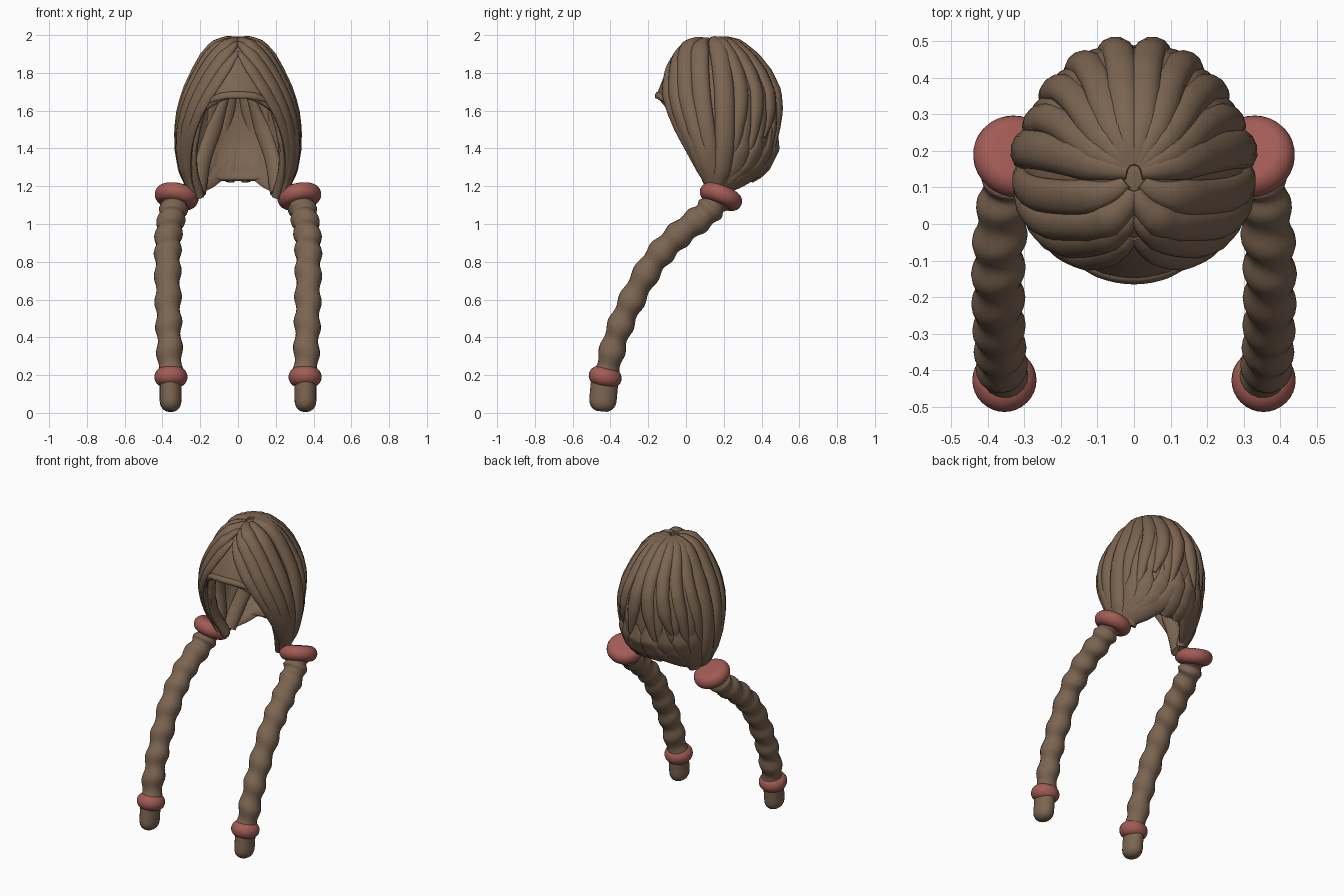
import bpy, bmesh, math
from mathutils import Vector

cube = bpy.data.objects.get("Cube")
if cube:
    bpy.data.objects.remove(cube)


def material(name, rgb):
    m = bpy.data.materials.new(name)
    m.use_nodes = True
    m.diffuse_color = (*rgb, 1)
    m.node_tree.nodes["Principled BSDF"].inputs["Base Color"].default_value = (*rgb, 1)
    return m


BROWN = material("hair_brown", (0.2, 0.13, 0.083))
RED = material("band_red", (0.36, 0.105, 0.09))


def finish(bm, name, mat, mirror=True, angle=50):
    bmesh.ops.recalc_face_normals(bm, faces=bm.faces)
    me = bpy.data.meshes.new(name)
    bm.to_mesh(me)
    bm.free()
    ob = bpy.data.objects.new(name, me)
    bpy.context.collection.objects.link(ob)
    me.materials.append(mat)
    if mirror:
        ob.modifiers.new("mirror", "MIRROR").use_mirror_merge = False
    bpy.ops.object.select_all(action="DESELECT")
    ob.select_set(True)
    bpy.context.view_layer.objects.active = ob
    bpy.ops.object.shade_smooth_by_angle(angle=math.radians(angle))
    return ob


def spline(keys, n):
    """Smooth path of n + 1 points through the keys."""
    k = [Vector(p) for p in keys]
    k = [2 * k[0] - k[1]] + k + [2 * k[-1] - k[-2]]
    out = []
    for i in range(n + 1):
        u = i / n * (len(k) - 3)
        j = min(int(u), len(k) - 4)
        t = u - j
        a, b, c, d = k[j:j + 4]
        out.append(0.5 * (2 * b + (c - a) * t + (2 * a - 5 * b + 4 * c - d) * t * t
                          + (3 * b - a - 3 * c + d) * t ** 3))
    return out


# Head form: rows of height, half width, front depth and back depth
ROWS = [(1.98, 0, 0, 0), (1.971, .06, .08, .07), (1.942, .115, .15, .14),
        (1.88, .17, .205, .22), (1.8, .215, .25, .285), (1.7, .262, .29, .335),
        (1.6, .292, .3, .345), (1.5, .304, .29, .345), (1.4, .302, .25, .335),
        (1.3, .284, .19, .285), (1.22, .258, .12, .2), (1.14, .235, .06, .1)]
MID_Y = 0.14


def surf(deg, s):
    """Point on the head form; deg 0 is front, 90 the left side, 180 the back."""
    s = max(0, min(s, len(ROWS) - 1.001))
    i = int(s)
    z, w, f, b = (p + (q - p) * (s - i) for p, q in zip(ROWS[i], ROWS[i + 1]))
    a = math.radians(deg)
    c = math.cos(a)
    return Vector((w * math.sin(a), MID_Y - c * (f if c > 0 else b), z))


def sweep(bm, pts, size, sides=12, up=None):
    """Closed tube; size(t, angle) gives the (across, outward) half sizes."""
    rings = []
    for i, p in enumerate(pts):
        t = (pts[min(i + 1, len(pts) - 1)] - pts[max(i - 1, 0)]).normalized()
        out = up or (p - Vector((0, MID_Y, 1.55)))
        side = t.cross(out).normalized()
        nor = side.cross(t)
        ring = []
        for k in range(sides):
            a = math.tau * k / sides
            w, h = size(i / (len(pts) - 1), a)
            ring.append(bm.verts.new(p + side * w * math.cos(a) + nor * h * math.sin(a)))
        rings.append(ring)
    for r, q in zip(rings, rings[1:]):
        for k in range(sides):
            m = (k + 1) % sides
            bm.faces.new((r[k], r[m], q[m], q[k]))
    bm.faces.new(rings[0])
    bm.faces.new(rings[-1])


def lock(bm, keys, width, height, root=.4, tip=.25):
    """Tapered lock lying on the head form, through (degrees, row) keys."""
    pts = [surf(v.x, v.y) for v in spline([(a, s, 0) for a, s in keys], 26)]

    def size(t, a):
        k = min(1, root + 2.6 * t, tip + 3 * (1 - t))
        return width * k, height * k
    sweep(bm, pts, size)


# Cap with an open face
bm = bmesh.new()
COLS, STEPS = 72, 22
grid = []
for c in range(COLS):
    deg = 360 * c / COLS
    rim = 9.9 - 4.6 * max(0, math.cos(math.radians(deg))) ** 0.65
    grid.append([bm.verts.new(surf(deg, .15 + (rim - .15) * j / STEPS)) for j in range(STEPS + 1)])
for c in range(COLS):
    a, b = grid[c], grid[(c + 1) % COLS]
    for j in range(STEPS):
        bm.faces.new((a[j], b[j], b[j + 1], a[j + 1]))
bm.faces.new([col[0] for col in grid])
cap = finish(bm, "hair_cap", BROWN, mirror=False)
shell = cap.modifiers.new("thickness", "SOLIDIFY")
shell.thickness = 0.02

# Back locks fanning out from the crown
bm = bmesh.new()
for i, deg in enumerate((169, 150, 132, 115)):
    end = (8.2, 7.4, 8.6, 9.2)[i]
    lock(bm, [(deg, .3), (deg, 2), (deg + 2, 4), (deg, 6), (deg - 7, end)], .045, .036)
    lock(bm, [(deg - 9, 2), (deg - 9, 4), (deg - 10, 6.2), (deg - 13, end + .5)], .032, .018)
finish(bm, "back_locks", BROWN)

# Nape locks gathered toward each braid
bm = bmesh.new()
for deg, top in ((172, 7), (155, 6.4), (138, 7), (122, 6.5)):
    lock(bm, [(deg, top), (deg - 3, 8.2), (deg * .75 + 25, 9.4), (100 + deg * .05, 10.8)],
         .055, .022, root=.1, tip=.4)
lock(bm, [(174, 7), (173, 8), (172, 9), (170, 9.9)], .055, .024, root=.1, tip=.5)
finish(bm, "nape_locks", BROWN)

# Side locks running from the crown to each braid
bm = bmesh.new()
lock(bm, [(100, .3), (102, 2), (101, 4), (101, 7), (100, 9), (97, 10.9)], .055, .04, tip=.5)
lock(bm, [(50, .5), (66, 2.2), (76, 4.4), (83, 7), (88, 9), (95, 10.9)], .05, .032, tip=.5)
finish(bm, "side_locks", BROWN)

# Front locks swept from the centre parting
bm = bmesh.new()
lock(bm, [(8, .6), (30, 1.8), (52, 3.6), (66, 6), (78, 8.4), (92, 10.9)], .048, .036, tip=.5)
lock(bm, [(5, 1.5), (24, 2.6), (42, 4.2), (56, 6.2), (73, 8.6), (90, 10.9)], .045, .03, tip=.5)
lock(bm, [(2, 2.5), (17, 3.5), (32, 4.8), (48, 6.3), (68, 8.6), (88, 10.9)], .036, .02, tip=.5)
finish(bm, "front_locks", BROWN)

# Fringe roll along the brow
bm = bmesh.new()
lock(bm, [(-40, 5.6), (-20, 5.25), (0, 5.17), (20, 5.25), (40, 5.6)], .02, .012)
finish(bm, "fringe_edge", BROWN, mirror=False)

# Inner locks at the face edge and along the inside of the back
bm = bmesh.new()
for path in ([(.185, .0, 1.62), (.235, .05, 1.46), (.245, .1, 1.3), (.21, .17, 1.15)],
             [(.05, .34, 1.72), (.12, .35, 1.52), (.18, .3, 1.35), (.21, .2, 1.17)]):
    sweep(bm, spline(path, 18), lambda t, a: (.045 * min(1, .3 + 2 * t), .022 + .008 * t))
finish(bm, "inner_locks", BROWN)

# Braids with slanted bulges and a rounded tuft
bm = bmesh.new()
path = spline([(.328, .165, 1.125), (.348, .1, 1.05), (.368, -.04, .94), (.372, -.17, .8),
               (.37, -.285, .6), (.365, -.37, .4), (.357, -.425, .19)], 120)


def braid_size(t, a):
    r = .071 - .006 * t + .0065 * math.cos(math.tau * 9 * t + .7 * math.cos(a))
    return r, r


sweep(bm, path, braid_size, 20, Vector((0, -1, .3)))
tuft = [Vector((.357, -.428, .2)).lerp(Vector((.357, -.445, .008)), i / 24) for i in range(25)]


def tuft_size(t, a):
    r = .066 * math.sqrt(1 - .85 * max(0, (t - .6) / .4) ** 3)
    return r * .88, r * 1.1


sweep(bm, tuft, tuft_size, 20, Vector((0, -1, 0)))
finish(bm, "braid", BROWN)


# Hair bands: solid discs with a rounded edge
def band(name, centre, axis, major, minor):
    bm = bmesh.new()
    axis = Vector(axis).normalized()
    u = axis.cross(Vector((0, 1, 0))).normalized()
    v = axis.cross(u)
    rings = []
    for k in range(11):
        b = math.pi * (k / 10 - .5)
        rings.append([])
        for i in range(32):
            a = math.tau * i / 32
            d = u * math.cos(a) + v * math.sin(a)
            rings[k].append(bm.verts.new(Vector(centre) + axis * minor * math.sin(b)
                                         + d * (major + minor * math.cos(b))))
    for r, q in zip(rings, rings[1:]):
        for i in range(32):
            j = (i + 1) % 32
            bm.faces.new((r[i], r[j], q[j], q[i]))
    bm.faces.new(rings[0])
    bm.faces.new(rings[-1])
    finish(bm, name, RED)


band("upper_band", (.325, .185, 1.145), (-.2, .4, 1), .069, .048)
band("lower_band", (.355, -.428, .19), (0, .2, 1), .036, .052)
